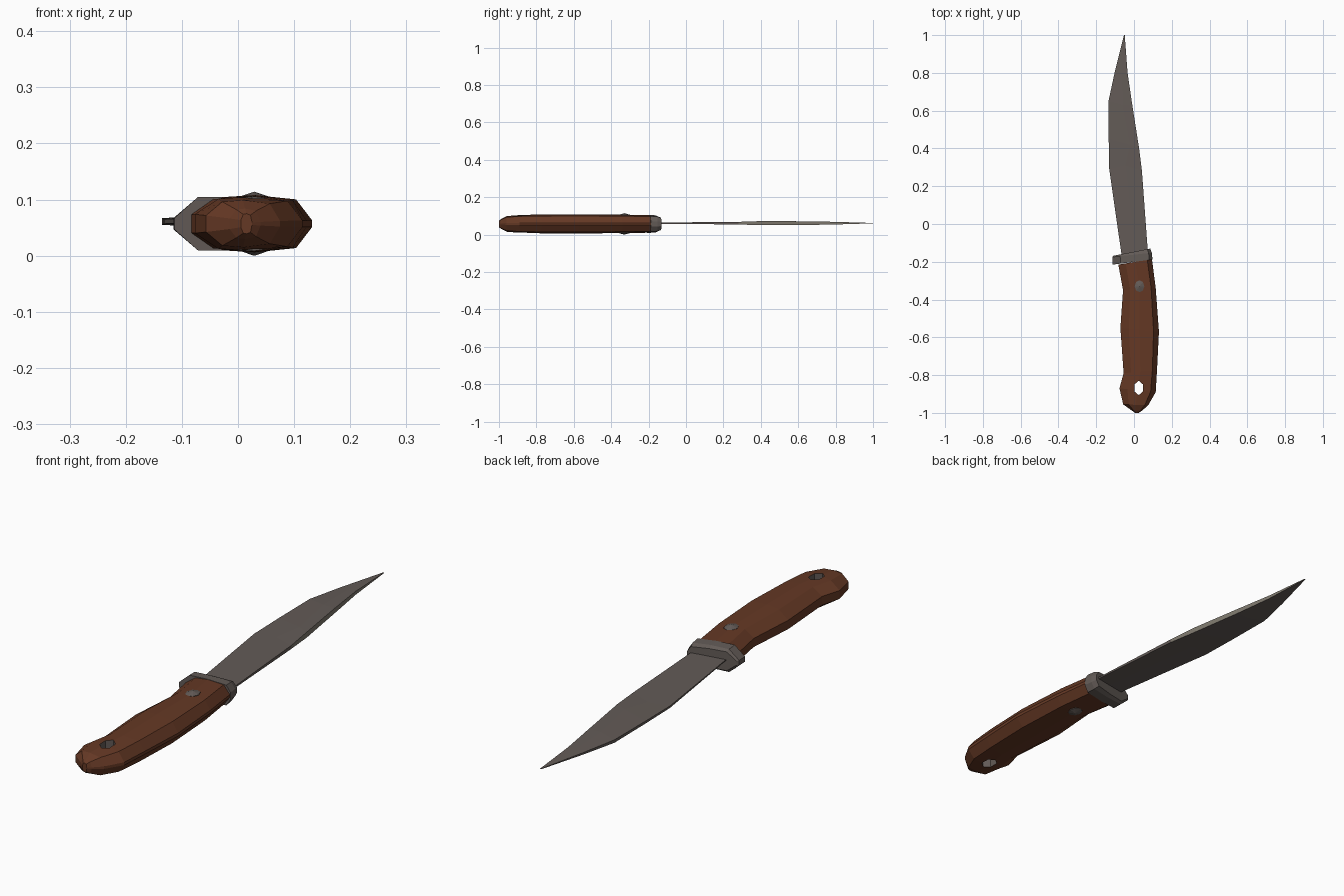
import bpy, bmesh, math
from mathutils import Vector

if "Cube" in bpy.data.objects:
    bpy.data.objects.remove(bpy.data.objects["Cube"])


def material(name, rgb):
    m = bpy.data.materials.new(name)
    m.diffuse_color = (*rgb, 1)
    m.use_nodes = True
    m.node_tree.nodes["Principled BSDF"].inputs["Base Color"].default_value = m.diffuse_color
    return m


brown = material("brown wood", (0.130, 0.040, 0.018))
steel = material("steel", (0.125, 0.105, 0.095))
pale = material("pale steel", (0.21, 0.19, 0.155))


def finish(name, bm, mats):
    bmesh.ops.remove_doubles(bm, verts=bm.verts, dist=0.0002)
    bmesh.ops.recalc_face_normals(bm, faces=bm.faces)
    me = bpy.data.meshes.new(name)
    bm.to_mesh(me)
    bm.free()
    ob = bpy.data.objects.new(name, me)
    bpy.context.collection.objects.link(ob)
    for m in mats:
        me.materials.append(m)
    return ob


def loft(name, rings, mats):
    """Skin a list of equal-length point rings and cap both ends."""
    bm = bmesh.new()
    rs = [[bm.verts.new(p) for p in r] for r in rings]
    n = len(rs[0])
    for a, b in zip(rs, rs[1:]):
        for i in range(n):
            j = (i + 1) % n
            bm.faces.new((a[i], a[j], b[j], b[i]))
    bm.faces.new(rs[0])
    bm.faces.new(rs[-1])
    return finish(name, bm, mats)


def ring(profile, xl, yl, xr, yr, half, zc=0.057):
    """Cross-section from left to right; the lower half mirrors the upper."""
    pts = profile + [(u, -v) for u, v in reversed(profile)]
    return [(xl + (xr - xl) * u, yl + (yr - yl) * u, zc + half * v) for u, v in pts]


# Handle: faceted, gently waved grip
grip = [(0, 0.35), (0.22, 0.93), (0.5, 1.0), (0.86, 0.85), (1, 0.12)]
handle = loft("handle", [ring(grip, *s) for s in [
    (-0.083, -0.215, 0.095, -0.185, 0.047),
    (-0.058, -0.35, 0.115, -0.34, 0.049),
    (-0.072, -0.55, 0.132, -0.57, 0.051),
    (-0.055, -0.79, 0.122, -0.77, 0.050),
    (-0.077, -0.87, 0.115, -0.89, 0.048),
    (-0.057, -0.955, 0.075, -0.96, 0.042),
    (-0.015, -0.985, 0.040, -0.99, 0.027),
    (0.005, -1.0, 0.025, -1.0, 0.018)]], [brown, steel])

# Lanyard hole through the handle end, with a steel lining
hx, hy = 0.025, -0.868
hexagon = [(hx + 0.026 * math.sin(a * math.pi / 3), hy + 0.038 * math.cos(a * math.pi / 3))
           for a in range(6)]
cutter = loft("hole_cutter", [[(x, y, z) for x, y in hexagon] for z in (-0.1, 0.2)], [steel])
cutter.hide_render = True
mod = handle.modifiers.new("hole", 'BOOLEAN')
mod.operation = 'DIFFERENCE'
mod.solver = 'EXACT'
mod.object = cutter
bpy.context.view_layer.objects.active = handle
bpy.ops.object.modifier_apply(modifier="hole")
bpy.data.objects.remove(cutter)
for p in handle.data.polygons:
    near = (Vector((hx, hy)) - p.center.xy).length < 0.04
    p.material_index = 1 if near and abs(p.normal.z) < 0.2 else 0

# Guard: slanted collar with a pointed finger stop on the left
collar = [(0, 0.22), (0.2, 1.0), (0.55, 1.0), (0.92, 0.85), (1, 0.3)]
loft("guard", [ring(collar, *s) for s in [
    (-0.113, -0.215, 0.098, -0.188, 0.048),
    (-0.115, -0.175, 0.094, -0.152, 0.046),
    (-0.108, -0.168, 0.086, -0.130, 0.038)]], [steel])

# Blade: each station has edge, ridge and spine points (x, y, half thickness)
stations = [
    ((-0.062, -0.19, 0.002), (0.01, -0.18, 0.003), (0.075, -0.17, 0.003)),
    ((-0.131, 0.29, 0.004), (-0.045, 0.31, 0.006), (0.042, 0.28, 0.007)),
    ((-0.134, 0.45, 0.005), (-0.020, 0.42, 0.011), (0.027, 0.40, 0.011)),
    ((-0.135, 0.65, 0.006), (-0.060, 0.63, 0.010), (-0.009, 0.63, 0.010)),
    ((-0.103, 0.80, 0.004), (-0.065, 0.80, 0.006), (-0.034, 0.80, 0.007)),
    ((-0.053, 1.00, 0.001), (-0.051, 1.00, 0.001), (-0.049, 1.00, 0.001))]
rings = []
for s in stations:
    zc = 0.061
    rings.append([(x, y, zc + h) for x, y, h in s] + [(x, y, zc - h) for x, y, h in reversed(s)])
blade = loft("blade", rings, [steel, pale])
for p in blade.data.polygons:
    # bright strip along the spine
    p.material_index = 1 if p.normal.x > 0.7 and p.center.y > 0.3 else 0

# Rivet: pointed caps on both sides of the handle
rx, ry = 0.029, -0.33


def rivet_ring(r, z):
    return [(rx + 0.8 * r * math.cos(i * math.pi / 4), ry + r * math.sin(i * math.pi / 4), z)
            for i in range(8)]


loft("rivet", [rivet_ring(0.0006, 0.0), rivet_ring(0.032, 0.0085),
               rivet_ring(0.032, 0.1055), rivet_ring(0.0006, 0.114)], [steel])
